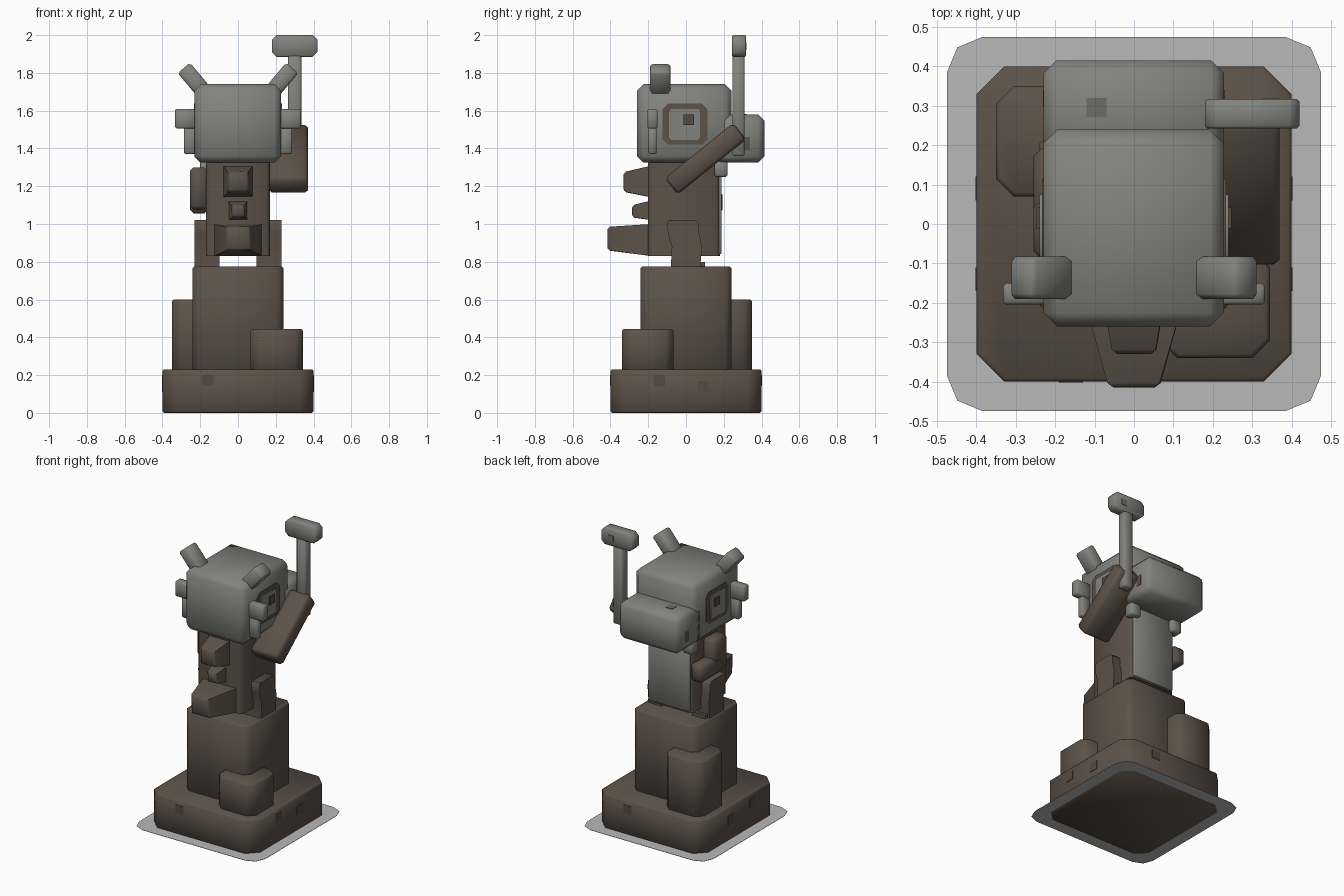
import bpy
import bmesh
from math import radians
from mathutils import Matrix, Vector

cube = bpy.data.objects.get("Cube")
if cube:
    bpy.data.objects.remove(cube, do_unlink=True)


def material(name, red, green, blue):
    mat = bpy.data.materials.new(name)
    mat.use_nodes = True
    color = (red, green, blue, 1)
    mat.diffuse_color = color
    shader = mat.node_tree.nodes["Principled BSDF"]
    shader.inputs["Base Color"].default_value = color
    shader.inputs["Roughness"].default_value = 0.9
    return mat


brown = material("weathered brown", 0.107, 0.083, 0.064)
dark_brown = material("dark brown", 0.088, 0.068, 0.052)
grey = material("stone grey", 0.225, 0.225, 0.21)
dark_grey = material("dark grey", 0.15, 0.15, 0.14)
pale = material("pale ground grey", 0.48, 0.48, 0.48)


def finish(name, bm, mat, center=(0, 0, 0), tilt=(0, 0, 0)):
    """Turn a bmesh into a named, smooth shaded object."""
    bmesh.ops.recalc_face_normals(bm, faces=bm.faces)
    mesh = bpy.data.meshes.new(name)
    bm.to_mesh(mesh)
    bm.free()
    mesh.materials.append(mat)
    obj = bpy.data.objects.new(name, mesh)
    obj.location = center
    obj.rotation_euler = [radians(a) for a in tilt]
    bpy.context.collection.objects.link(obj)
    bpy.ops.object.select_all(action="DESELECT")
    obj.select_set(True)
    bpy.context.view_layer.objects.active = obj
    bpy.ops.object.shade_smooth_by_angle(angle=radians(50))
    return obj


def box(name, mat, low, high, corner=0, edge=0, axis=2, segments=1, tilt=(0, 0, 0)):
    """Box between two corners; corner chamfers edges along axis, edge all of them."""
    low, high = Vector(low), Vector(high)
    bm = bmesh.new()
    bmesh.ops.create_cube(bm, size=1)
    bmesh.ops.scale(bm, vec=high - low, verts=bm.verts)
    if corner:
        along = [e for e in bm.edges
                 if abs((e.verts[0].co - e.verts[1].co).normalized()[axis]) > 0.9]
        bmesh.ops.bevel(bm, geom=along, offset=corner, segments=segments,
                        profile=0.5, affect="EDGES")
    if edge:
        bm.normal_update()
        sharp = [e for e in bm.edges if e.calc_face_angle(0) > radians(60)]
        bmesh.ops.bevel(bm, geom=sharp, offset=edge, segments=1, affect="EDGES")
    return finish(name, bm, mat, (low + high) / 2, tilt)


def spout(name, back_width, back_z, tip_width, tip_z, tip_y):
    """Tapered block that sticks out of the chest."""
    bm = bmesh.new()
    bmesh.ops.create_cube(bm, size=1)
    for v in bm.verts:
        tip = v.co.y < 0
        width, heights = (tip_width, tip_z) if tip else (back_width, back_z)
        v.co = (v.co.x * width, tip_y if tip else -0.18, heights[v.co.z > 0])
    front = [e for e in bm.edges if all(v.co.y < -0.19 for v in e.verts)]
    bmesh.ops.bevel(bm, geom=front, offset=0.012, segments=1, affect="EDGES")
    return finish(name, bm, brown)


def side_profile(name, mat, points, x0, x1):
    """Extrude a y-z outline between two x positions."""
    bm = bmesh.new()
    face = bm.faces.new([bm.verts.new((x0, y, z)) for y, z in points])
    made = bmesh.ops.extrude_face_region(bm, geom=[face])["geom"]
    moved = [g for g in made if isinstance(g, bmesh.types.BMVert)]
    bmesh.ops.translate(bm, vec=(x1 - x0, 0, 0), verts=moved)
    return finish(name, bm, mat)


# Ground sheet and stepped pedestal
box("ground_sheet", pale, (-0.475, -0.475, 0.001), (0.475, 0.475, 0.003),
    corner=0.09, segments=2)
box("base_block", brown, (-0.4, -0.4, 0), (0.4, 0.4, 0.23), corner=0.07, edge=0.008)
box("pedestal", brown, (-0.24, -0.24, 0.22), (0.24, 0.24, 0.775), corner=0.035, edge=0.008)
box("front_step", brown, (0.065, -0.34, 0.22), (0.345, -0.065, 0.445), corner=0.045, edge=0.01)
box("back_step", brown, (-0.35, 0.07, 0.22), (-0.07, 0.35, 0.6), corner=0.045, edge=0.01)

# Small square marks on the base
for side in (-1, 1):
    box("base_mark_end", dark_brown, (side * 0.16 - 0.03, side * 0.4 - 0.003, 0.145),
        (side * 0.16 + 0.03, side * 0.4 + 0.003, 0.2))
    for y, z in ((-0.14, 0.17), (0.09, 0.14)):
        box("base_mark_side", dark_brown, (side * 0.4 - 0.003, y - 0.03, z - 0.03),
            (side * 0.4 + 0.003, y + 0.03, z + 0.03))

# Legs, with a curved outline seen from the side
leg_outline = [(-0.08, 0.77), (0.075, 0.77), (0.085, 0.88), (0.07, 0.95),
               (0.07, 1.0), (0.05, 1.02), (-0.09, 1.02), (-0.1, 1.0),
               (-0.095, 0.95), (-0.075, 0.88)]
for side, label in ((1, "left"), (-1, "right")):
    side_profile(label + "_leg", brown, leg_outline, side * 0.098, side * 0.23)
    box(label + "_heel", brown, (side * 0.165 - 0.05, 0.06, 0.77),
        (side * 0.165 + 0.05, 0.1, 0.8))

# Torso, back panel and chest spouts
box("torso", brown, (-0.17, -0.2, 0.83), (0.17, 0.18, 1.34), corner=0.02)
box("back_panel", grey, (-0.155, 0.17, 0.84), (0.155, 0.189, 1.34), edge=0.005)
spout("lower_spout", 0.26, (0.83, 1.0), 0.13, (0.86, 0.985), -0.415)
spout("middle_spout", 0.105, (1.02, 1.125), 0.07, (1.035, 1.1), -0.285)
spout("upper_spout", 0.16, (1.14, 1.31), 0.11, (1.17, 1.275), -0.33)

# Head with its rear housing
box("head", grey, (-0.23, -0.26, 1.325), (0.228, 0.24, 1.74), edge=0.035)
box("head_back", grey, (-0.23, 0.15, 1.325), (0.228, 0.415, 1.58), edge=0.032)
box("top_mark", dark_grey, (-0.12, 0.27, 1.577), (-0.07, 0.32, 1.583))

for side, label in ((1, "left"), (-1, "right")):
    def paired(name, mat, x0, x1, y, z, **options):
        """Box on one side of the head, given its distances from the middle."""
        xs = sorted((side * x0, side * x1))
        return box(label + "_" + name, mat, (xs[0], y[0], z[0]), (xs[1], y[1], z[1]), **options)

    # Horns leaning outward
    paired("horn", grey, 0.18, 0.265, (-0.19, -0.083), (1.65, 1.85),
           edge=0.012, tilt=(0, side * 40, 0))
    # Stepped side fins
    paired("fin_upper", grey, 0.22, 0.333, (-0.205, -0.15), (1.505, 1.61), edge=0.008)
    paired("fin_lower", grey, 0.22, 0.287, (-0.2, -0.155), (1.37, 1.51), edge=0.008)
    # Nested square ear panel
    paired("ear_frame", brown, 0.2, 0.234, (-0.125, 0.115), (1.42, 1.637), corner=0.03, axis=0)
    paired("ear_plate", grey, 0.2, 0.24, (-0.09, 0.075), (1.445, 1.61), corner=0.012, axis=0)
    paired("ear_knob", dark_brown, 0.2, 0.248, (-0.012, 0.042), (1.525, 1.58))
    paired("housing_mark", brown, 0.224, 0.231, (0.3, 0.34), (1.39, 1.46))
    # Pegs below the rear housing
    paired("peg", grey, 0.125, 0.2, (0.15, 0.22), (1.25, 1.34), edge=0.008)

# Lowered arm, bent backward
box("right_upper_arm", brown, (-0.255, -0.09, 1.075), (-0.16, 0.06, 1.3), edge=0.02)
box("right_forearm", brown, (-0.255, -0.04, 1.055), (-0.16, 0.192, 1.175), edge=0.02)

# Raised arm holding a mallet
box("left_arm", brown, (0.165, -0.13, 1.29), (0.37, 0.335, 1.4),
    edge=0.016, tilt=(39, 0, 0))
box("mallet_handle", grey, (0.265, 0.245, 1.36), (0.335, 0.31, 1.9), edge=0.008)
box("mallet_head", grey, (0.18, 0.243, 1.885), (0.42, 0.317, 2), corner=0.025,
    edge=0.006, axis=1)
box("mallet_mark", dark_grey, (0.325, 0.314, 1.92), (0.365, 0.32, 1.96))
